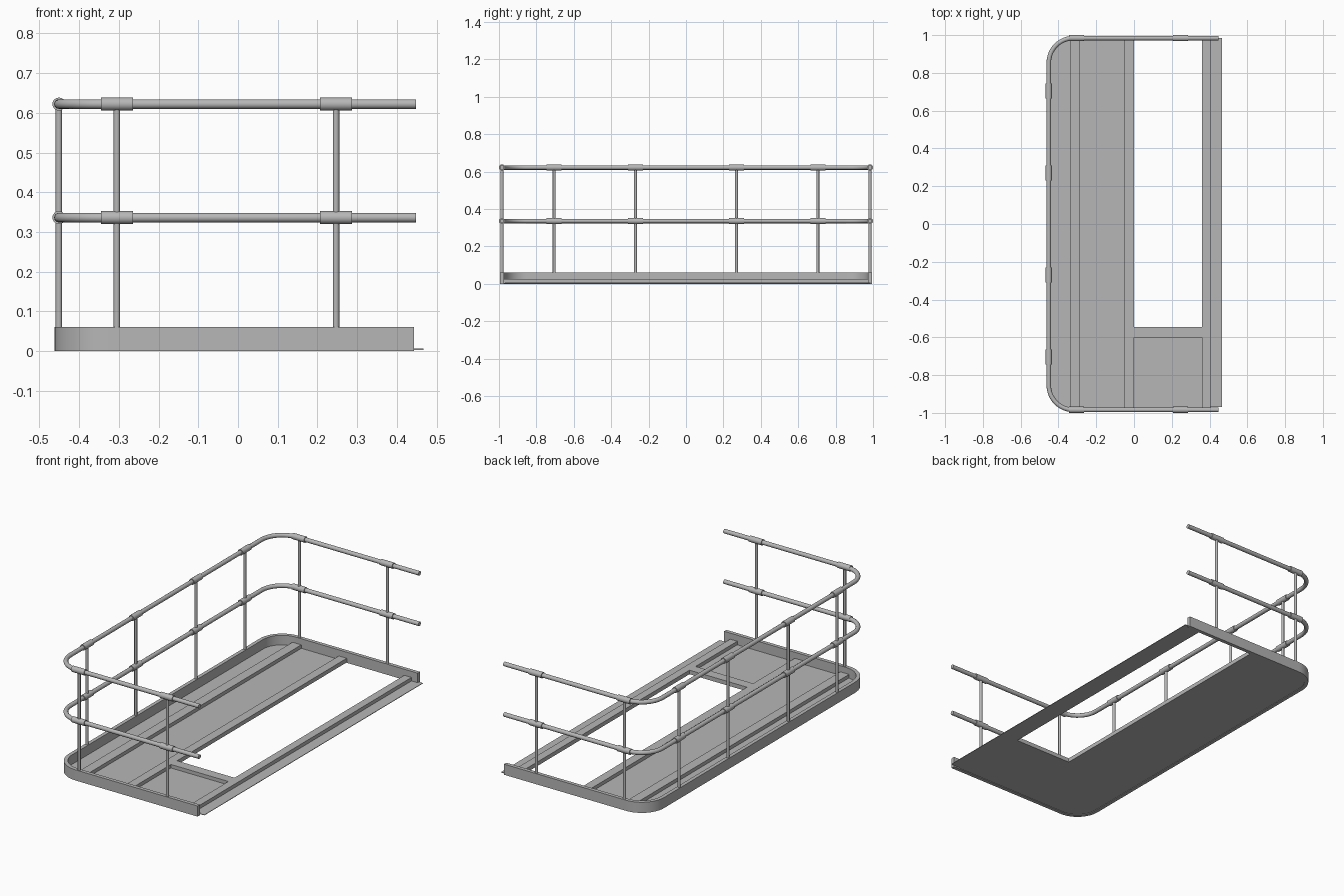
import bpy, bmesh
from math import sin, cos, pi, radians
from mathutils import Vector

if "Cube" in bpy.data.objects:
    bpy.data.objects.remove(bpy.data.objects["Cube"], do_unlink=True)

steel = bpy.data.materials.new("grey_steel")
steel.use_nodes = True
GREY = (0.47, 0.47, 0.47, 1)
steel.diffuse_color = GREY
steel.node_tree.nodes["Principled BSDF"].inputs["Base Color"].default_value = GREY

EDGE_X, EDGE_Y, CORNER = -0.451, 0.984, 0.13   # shared centre line of rails and toe board
RAILS = (0.336, 0.622)
TOE_TOP = 0.06


def finish(name, bm, smooth=False):
    bmesh.ops.recalc_face_normals(bm, faces=bm.faces)
    mesh = bpy.data.meshes.new(name)
    bm.to_mesh(mesh)
    bm.free()
    if smooth:
        mesh.shade_smooth()
        mesh.set_sharp_from_angle(angle=radians(35))
    mesh.materials.append(steel)
    obj = bpy.data.objects.new(name, mesh)
    bpy.context.collection.objects.link(obj)
    return obj


def u_path(end_x, steps=12):
    """Centre line: front end, round the two corners, back end."""
    cx, cy = EDGE_X + CORNER, EDGE_Y - CORNER
    half = [Vector((end_x, -EDGE_Y, 0))]
    for i in range(steps + 1):
        a = pi / 2 * i / steps
        half.append(Vector((cx - CORNER * sin(a), -cy - CORNER * cos(a), 0)))
    return half + [Vector((p.x, -p.y, 0)) for p in reversed(half)]


def sweep(name, path, profile):
    """Sweep a closed (side, up) profile along a flat path."""
    bm = bmesh.new()
    rings = []
    for i, p in enumerate(path):
        t = (path[min(i + 1, len(path) - 1)] - path[max(i - 1, 0)]).normalized()
        if i in (0, len(path) - 1):
            t = Vector((round(t.x), round(t.y), 0))
        side = Vector((t.y, -t.x, 0))
        rings.append([bm.verts.new(p + side * s + Vector((0, 0, u))) for s, u in profile])
    n = len(profile)
    for a, b in zip(rings, rings[1:]):
        for j in range(n):
            bm.faces.new((a[j], a[(j + 1) % n], b[(j + 1) % n], b[j]))
    bm.faces.new(rings[0])
    bm.faces.new(rings[-1])
    return finish(name, bm, True)


def rod(name, start, end, radius, sides=16):
    start, end = Vector(start), Vector(end)
    bm = bmesh.new()
    bmesh.ops.create_cone(bm, cap_ends=True, segments=sides, radius1=radius,
                          radius2=radius, depth=(end - start).length)
    turn = (end - start).to_track_quat('Z', 'Y').to_matrix()
    bmesh.ops.rotate(bm, verts=bm.verts, matrix=turn)
    bmesh.ops.translate(bm, verts=bm.verts, vec=(start + end) / 2)
    return finish(name, bm, True)


def box(name, x0, x1, y0, y1, z0, z1):
    bm = bmesh.new()
    bmesh.ops.create_cube(bm, size=1)
    for v in bm.verts:
        v.co = (x1 if v.co.x > 0 else x0, y1 if v.co.y > 0 else y0, z1 if v.co.z > 0 else z0)
    return finish(name, bm)


# Handrails
for name, z in zip(("middle_rail", "top_rail"), RAILS):
    circle = [(0.012 * cos(2 * pi * k / 16), z + 0.012 * sin(2 * pi * k / 16)) for k in range(16)]
    sweep(name, u_path(0.448), circle)

# Toe board around three sides
half = 0.0105
sweep("toe_board", u_path(0.443), [(-half, 0), (half, 0), (half, TOE_TOP), (-half, TOE_TOP)])

# Posts with a sleeve on each rail
posts = [(EDGE_X, s * y, (0, 1, 0)) for s in (-1, 1) for y in (0.27, 0.705)]
posts += [(x, s * EDGE_Y, (1, 0, 0)) for s in (-1, 1) for x in (-0.305, 0.247)]
for x, y, along in posts:
    rod("post", (x, y, TOE_TOP - 0.01), (x, y, RAILS[1]), 0.008, 12)
    for z in RAILS:
        c, d = Vector((x, y, z)), Vector(along) * 0.04
        rod("rail_sleeve", c - d, c + d, 0.0165)

# Floor plates around the hatch opening
FLOOR0, FLOOR1 = 0.003, 0.006
bm = bmesh.new()
outline = [bm.verts.new((p.x, p.y, FLOOR0)) for p in u_path(0)]
plate = bm.faces.new(outline)
top = bmesh.ops.extrude_face_region(bm, geom=[plate])["geom"]
for v in top:
    if isinstance(v, bmesh.types.BMVert):
        v.co.z = FLOOR1
finish("main_floor", bm)
HATCH_X, HATCH_Y, INNER_Y = 0.36, -0.545, 0.973
box("front_floor", 0, HATCH_X, -INNER_Y, HATCH_Y, FLOOR0, FLOOR1)
box("edge_strip", HATCH_X, 0.467, -0.968, 0.986, FLOOR0, FLOOR1)

# Raised floor beams
BEAM = 0.026
for x0, x1 in ((-0.34, -0.285), (-0.05, 0), (HATCH_X, 0.405)):
    box("long_beam", x0, x1, -INNER_Y, INNER_Y, FLOOR0, BEAM)
box("cross_beam", 0, HATCH_X, -0.6, HATCH_Y, FLOOR0, BEAM)
